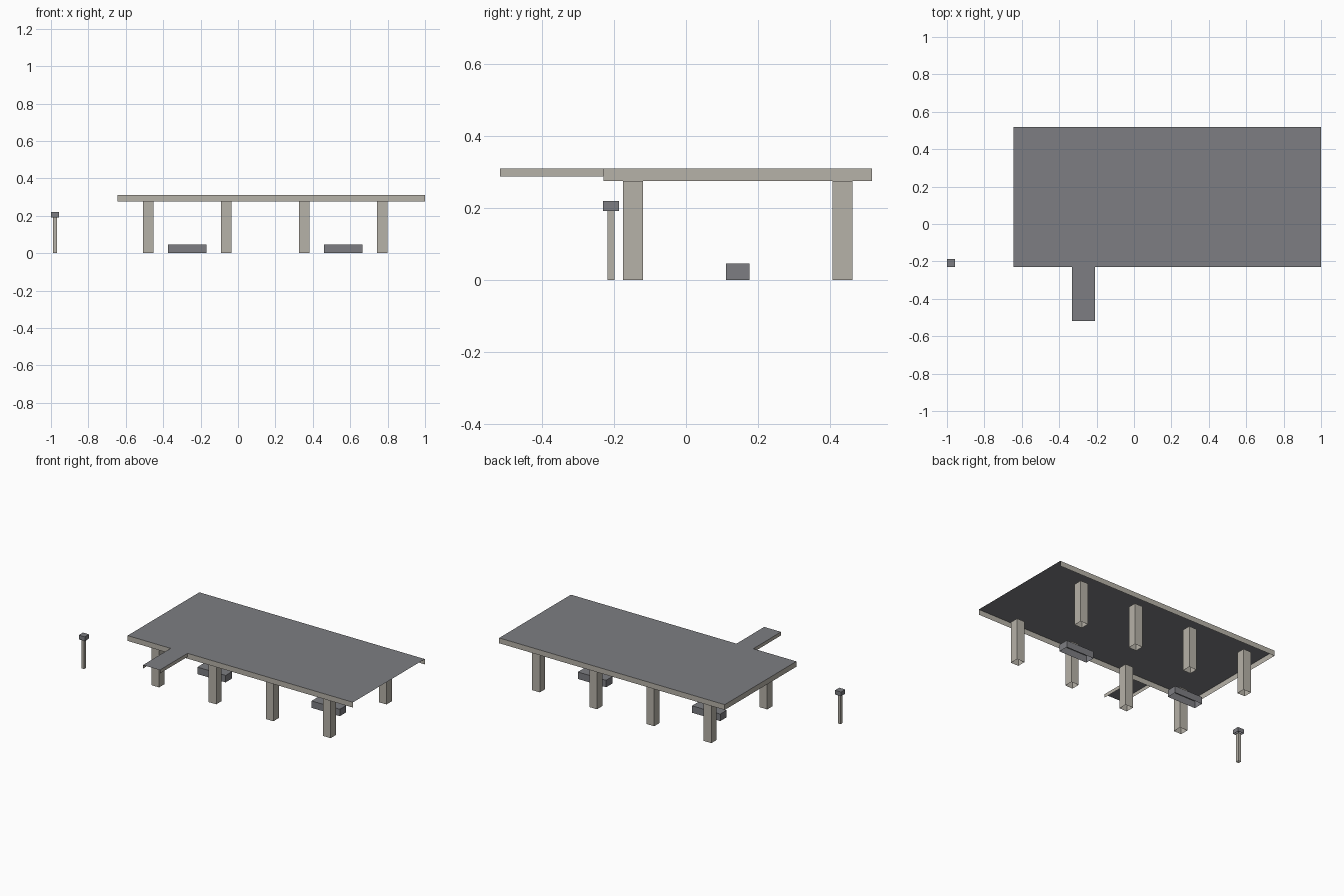
import bpy
import bmesh

if "Cube" in bpy.data.objects:
    bpy.data.objects.remove(bpy.data.objects["Cube"])


def material(name, rgb):
    m = bpy.data.materials.new(name)
    m.diffuse_color = (*rgb, 1.0)
    m.use_nodes = True
    m.node_tree.nodes["Principled BSDF"].inputs["Base Color"].default_value = m.diffuse_color
    return m


GREY = material("slate grey", (0.205, 0.207, 0.223))
BEIGE = material("concrete beige", (0.47, 0.445, 0.392))


def shell(name, x, y, z, side, top=None, open_sides=()):
    """Thin open-bottomed box; 'top' is the cap material, or None for no cap."""
    bm = bmesh.new()
    corners = [(x[0], y[0]), (x[1], y[0]), (x[1], y[1]), (x[0], y[1])]
    low = [bm.verts.new((*c, z[0])) for c in corners]
    high = [bm.verts.new((*c, z[1])) for c in corners]
    for i, label in enumerate(("front", "right", "back", "left")):
        if label not in open_sides:
            j = (i + 1) % 4
            bm.faces.new((low[i], low[j], high[j], high[i]))
    if top:
        bm.faces.new(high).material_index = 1
    bmesh.ops.delete(bm, geom=[v for v in bm.verts if not v.link_faces],
                     context='VERTS')
    mesh = bpy.data.meshes.new(name)
    bm.to_mesh(mesh)
    bm.free()
    mesh.materials.append(side)
    if top:
        mesh.materials.append(top)
    obj = bpy.data.objects.new(name, mesh)
    bpy.context.collection.objects.link(obj)
    return obj


# Canopy roof with a hanging fascia, open at the right end
shell("canopy_roof", (-0.645, 1.0), (-0.229, 0.518), (0.276, 0.311),
      BEIGE, GREY, ("right",))

# Narrow walkway roof reaching forward, fascia on its long sides only
shell("walkway_roof", (-0.331, -0.208), (-0.518, -0.229), (0.288, 0.311),
      BEIGE, GREY, ("front", "back"))

# Two rows of four hollow columns
for row, cy in (("front", -0.147), ("back", 0.435)):
    for i in range(4):
        cx = -0.481 + 0.417 * i
        shell(f"{row}_column_{i + 1}", (cx - 0.028, cx + 0.028),
              (cy - 0.028, cy + 0.028), (0.0, 0.276), BEIGE)

# Low benches
for i, cx in enumerate((-0.271, 0.562)):
    shell(f"bench_{i + 1}", (cx - 0.103, cx + 0.103), (0.111, 0.177),
          (0.0, 0.046), GREY, GREY)

# Separate marker post with a square head
shell("marker_post", (-0.988, -0.969), (-0.219, -0.199), (0.0, 0.192), BEIGE)
shell("marker_head", (-1.0, -0.956), (-0.231, -0.187), (0.192, 0.22), GREY, GREY)
